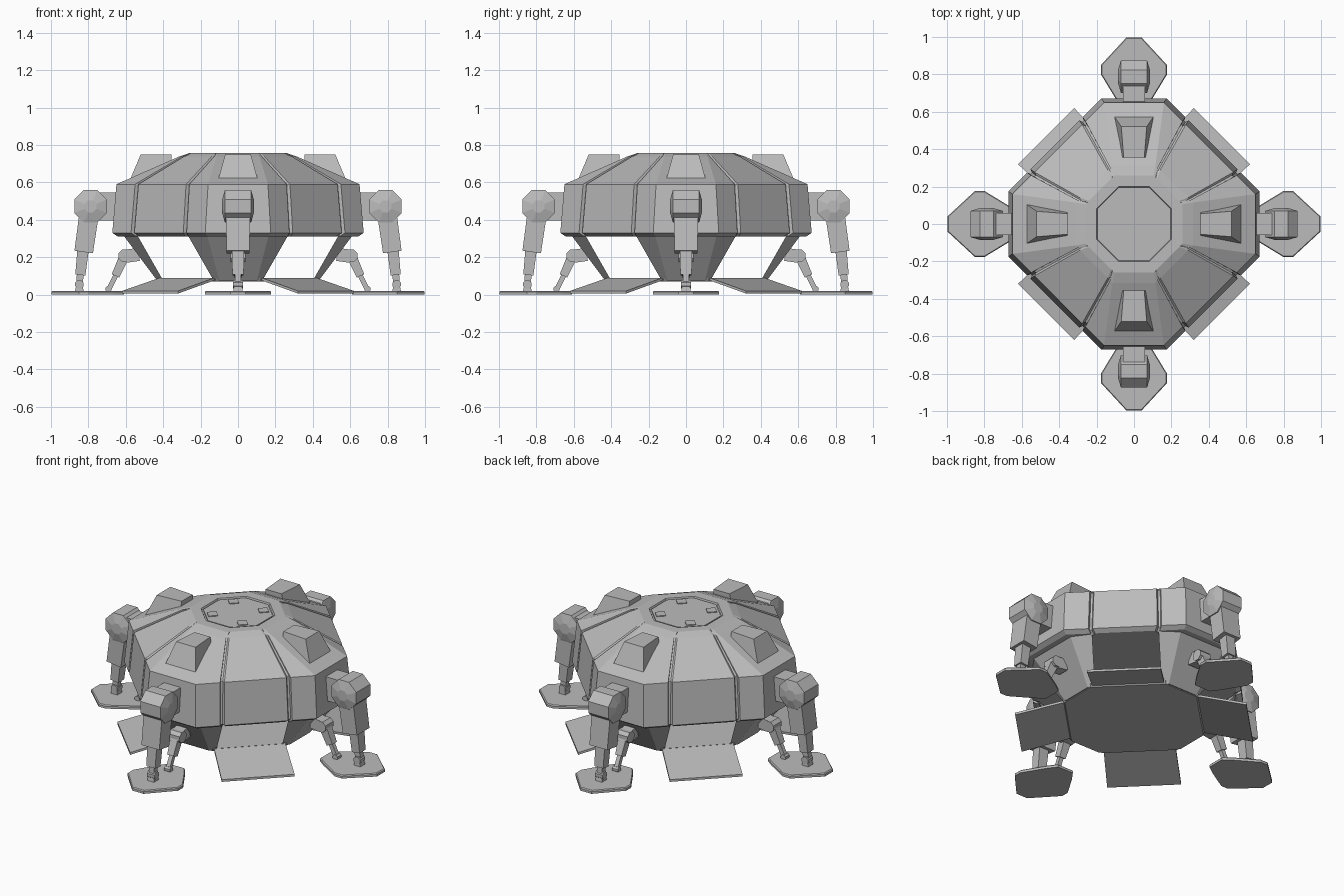
import bpy, bmesh, math
from mathutils import Matrix, Vector

if "Cube" in bpy.data.objects:
    bpy.data.objects.remove(bpy.data.objects["Cube"])

grey = bpy.data.materials.new("hull grey")
grey.diffuse_color = (0.5, 0.5, 0.5, 1)
grey.use_nodes = True
grey.node_tree.nodes["Principled BSDF"].inputs["Base Color"].default_value = grey.diffuse_color


def loft(name, rings, angles=(0,)):
    """Skin equal-length rings, cap both ends, repeat about z at the given angles."""
    bm = bmesh.new()
    vs = [[bm.verts.new(p) for p in r] for r in rings]
    n = len(rings[0])
    for a, b in zip(vs, vs[1:]):
        for i in range(n):
            j = (i + 1) % n
            bm.faces.new((a[i], a[j], b[j], b[i]))
    bm.faces.new(vs[0][::-1])
    bm.faces.new(vs[-1])
    bmesh.ops.recalc_face_normals(bm, faces=bm.faces)
    me = bpy.data.meshes.new(name)
    bm.to_mesh(me)
    bm.free()
    me.materials.append(grey)
    for ang in angles:
        ob = bpy.data.objects.new(name, me)
        ob.rotation_euler.z = math.radians(ang)
        bpy.context.collection.objects.link(ob)


AXES = (0, 90, 180, 270)
DIAGS = (45, 135, 225, 315)


# In the leg frame: x = outward, y = sideways, z = up
def rect(x0, w0, x1, w1, z0, z1=None):
    z1 = z0 if z1 is None else z1
    return [(x0, -w0, z0), (x0, w0, z0), (x1, w1, z1), (x1, -w1, z1)]


def beam(name, p, q, tp, wp, tq=None, wq=None):
    """Square bar in the outward/up plane, thickness t, half width w."""
    tq, wq = tq or tp, wq or wp
    d = Vector((q[0] - p[0], q[1] - p[1])).normalized()
    nx, nz = -d.y, d.x
    ring = lambda c, t, w: rect(c[0] + nx * t, w, c[0] - nx * t, w, c[1] + nz * t, c[1] - nz * t)
    loft(name, [ring(p, tp, wp), ring(q, tq, wq)], AXES)


def drum(name, x, z, steps, sides=8):
    """Sideways turned joint; steps are (y, radius)."""
    loft(name, [[(x + r * math.cos((i + .5) * math.tau / sides), y,
                  z + r * math.sin((i + .5) * math.tau / sides)) for i in range(sides)]
                for y, r in steps], AXES)


def hull_ring(a, h, g, w, d, z):
    """Octagon with two grooves in each diagonal side."""
    s, k = a + h, math.sqrt(.5)
    half = [(a, h)]
    for t, dep in ((0, 0), (.25, d), (.75, d), (1, 0)):
        half.append((s - g - (t * w + dep) * k, g + (t * w - dep) * k))
    quad = half + [(y, x) for x, y in reversed(half)]
    pts = []
    for i in range(4):
        m = Matrix.Rotation(math.pi / 2 * i, 3, 'Z')
        pts += [m @ Vector((x, y, z)) for x, y in quad]
    return pts


# Main hull: grooved band, sloping roof, recessed hatch seat
loft("hull", [
    hull_ring(.645, .165, .265, .025, .016, .312),
    hull_ring(.672, .175, .275, .025, .018, .33),
    hull_ring(.65, .16, .26, .025, .018, .59),
    hull_ring(.315, .115, .128, .018, .016, .738),
    hull_ring(.26, .105, .115, .012, 0, .757),
    hull_ring(.20, .083, .09, .01, 0, .757),
    hull_ring(.195, .081, .088, .01, 0, .745),
])


def octagon(a, h, z):
    return [(a, -h, z), (a, h, z), (h, a, z), (-h, a, z),
            (-a, h, z), (-a, -h, z), (-h, -a, z), (h, -a, z)]


# Hatch lid and its four small latches
loft("hatch_lid", [octagon(.188, .078, .735), octagon(.188, .078, .753)])
loft("hatch_latch", [rect(.12, .028, .176, .028, .74), rect(.12, .028, .176, .028, .758)], DIAGS)

# Raised housings on the roof
loft("roof_housing", [rect(.36, .083, .575, .105, .60),
                      rect(.36, .083, .575, .105, .62),
                      rect(.355, .055, .52, .068, .75)], AXES)

# Cabin: floor slab, tapered wall pillars, four open ramps
loft("cabin_floor", [octagon(.42, .115, .07), octagon(.43, .125, .09)])
loft("wall_pillar", [[(.54, -.27, .32), (.615, -.165, .32), (.615, .165, .32), (.54, .27, .32)],
                     [(.40, -.13, .075), (.43, -.10, .072), (.43, .10, .072), (.40, .13, .075)]], AXES)
loft("ramp", [[(.385, -.207, .09), (.385, .207, .09), (.385, .207, .076), (.385, -.207, .076)],
              [(.664, -.212, .02), (.664, .212, .02), (.664, .212, .006), (.664, -.212, .006)]], DIAGS)

# Legs: shoulder, joint, thigh, shin, ankle
beam("shoulder_arm", (.62, .47), (.80, .47), .075, .058)
drum("hip_joint", .788, .472, [(-.086, .035), (-.07, .094), (.07, .094), (.086, .035)])
beam("thigh", (.795, .44), (.825, .228), .052, .064, .05, .062)
beam("shin_left_right", (.826, .26), (.843, .105), .031, .034, .027, .03)
beam("ankle", (.842, .13), (.848, .05), .018, .017)
drum("ankle_pin", .848, .055, [(-.026, .024), (.026, .024)])
loft("foot_bracket", [rect(.825, .024, .872, .024, .015), rect(.83, .022, .866, .022, .045)], AXES)

# Inner support struts between pillar and foot
beam("strut_mount", (.53, .215), (.60, .205), .035, .035)
drum("strut_joint", .605, .208, [(-.04, .036), (.04, .036)])
beam("strut_sleeve", (.605, .21), (.655, .10), .027, .026, .022, .022)
beam("strut_rod", (.65, .11), (.695, .02), .013, .013)
drum("strut_pin", .692, .03, [(-.02, .018), (.02, .018)])

# Foot pads
side = [(.61, .055), (.665, .095), (.80, .177), (.85, .177), (.998, .04)]
outline = side + [(x, -y) for x, y in reversed(side)]
loft("foot_pad", [[(x, y, 0) for x, y in outline],
                  [(x, y, .014) for x, y in outline],
                  [(.81 + (x - .81) * .97, y * .97, .02) for x, y in outline]], AXES)
